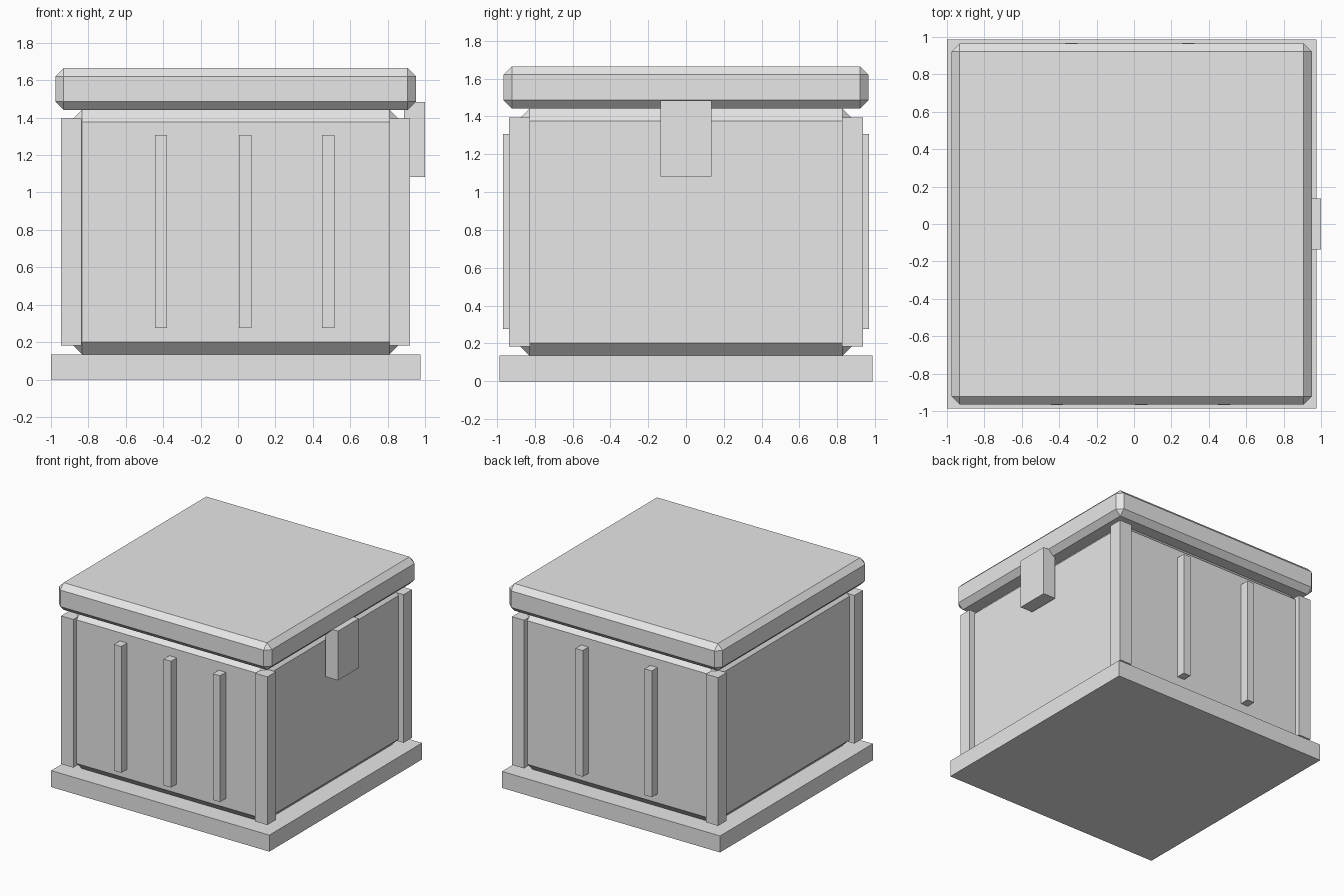
import bpy

old = bpy.data.objects.get("Cube")
if old:
    bpy.data.objects.remove(old, do_unlink=True)

grey = bpy.data.materials.new("plain_grey")
grey.use_nodes = True
grey.diffuse_color = (0.8, 0.8, 0.8, 1)
grey.node_tree.nodes["Principled BSDF"].inputs["Base Color"].default_value = (0.8, 0.8, 0.8, 1)

CX = -0.0125  # centre of the crate; the latch sticks out on one side


def box(name, x, y, z, chamfer=0):
    """Box from (min, max) ranges, with optional flat chamfers."""
    ranges = (x, y, z)
    bpy.ops.mesh.primitive_cube_add(size=1, location=[(a + b) / 2 for a, b in ranges])
    ob = bpy.context.object
    ob.name = name
    ob.scale = [b - a for a, b in ranges]
    bpy.ops.object.transform_apply(location=False, rotation=False, scale=True)
    ob.data.materials.append(grey)
    if chamfer:
        mod = ob.modifiers.new("chamfer", "BEVEL")
        mod.width = chamfer
        mod.segments = 1
    return ob


def around(centre, half):
    return (centre - half, centre + half)


# Plinth, chamfered body and chamfered lid
box("base_plinth", around(CX, 0.987), around(0, 0.987), (0, 0.135))
box("body", around(CX, 0.888), around(0, 0.893), (0.135, 1.442), 0.066)
box("lid", around(CX, 0.964), around(0, 0.965), (1.442, 1.665), 0.044)

# Corner posts
for sx, side in ((-1, "right"), (1, "left")):
    for sy, end in ((-1, "front"), (1, "back")):
        box(f"{end}_{side}_post", around(CX + sx * 0.878, 0.055),
            around(sy * 0.88, 0.055), (0.183, 1.395))

# Vertical ribs: three in front, two behind
for end, sy, places in (("front", -1, (-0.412, 0.038, 0.482)), ("back", 1, (-0.335, 0.29))):
    for i, x in enumerate(places):
        box(f"{end}_rib_{i + 1}", around(x, 0.033), around(sy * 0.917, 0.05), (0.275, 1.308))

# Latch on the left side
box("latch", (0.887, 1.0), around(0, 0.135), (1.082, 1.485))
